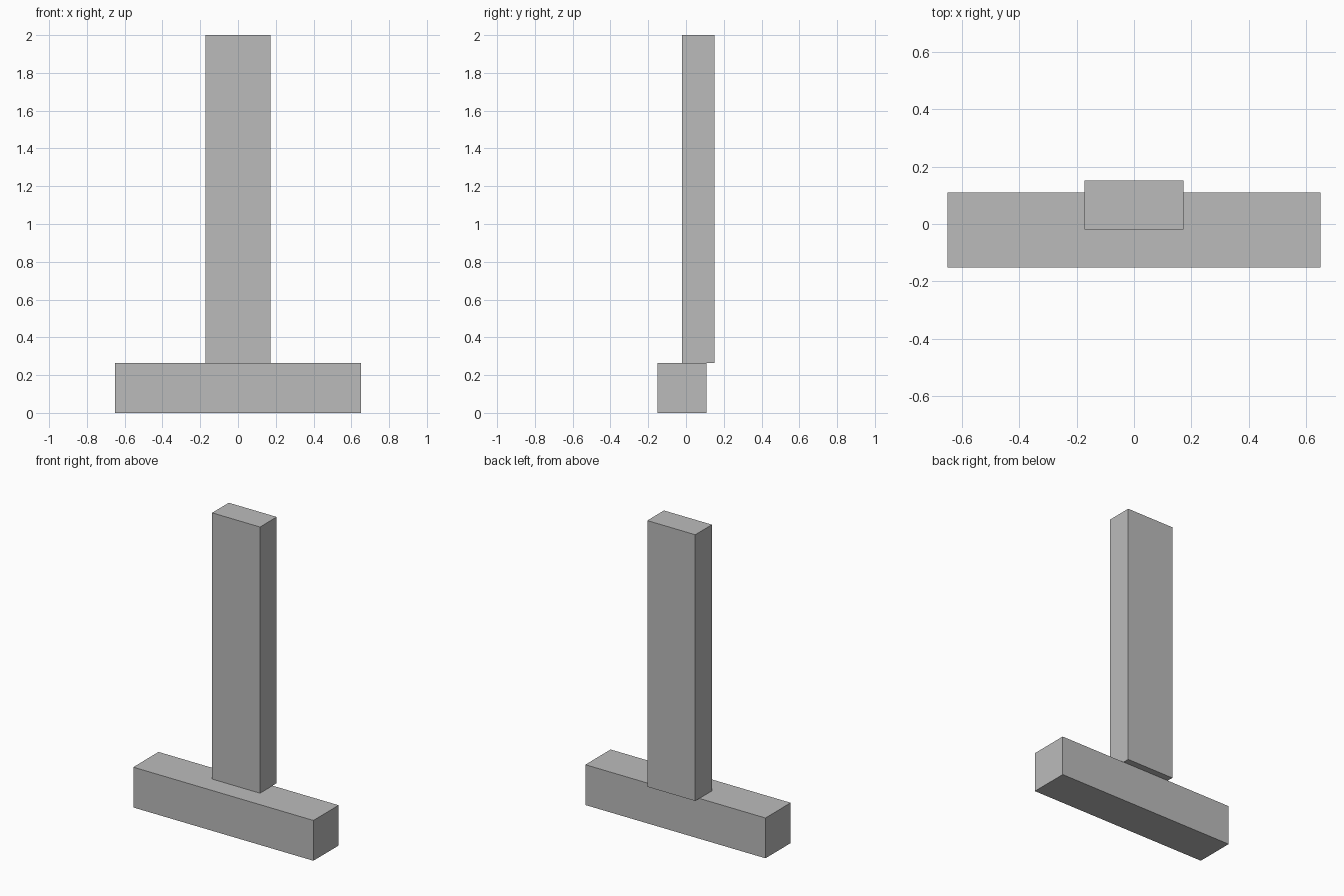
import bpy
from mathutils import Vector

if "Cube" in bpy.data.objects:
    bpy.data.objects.remove(bpy.data.objects["Cube"])

grey = bpy.data.materials.new("plain grey")
grey.diffuse_color = (0.5, 0.5, 0.5, 1)
grey.use_nodes = True
grey.node_tree.nodes["Principled BSDF"].inputs["Base Color"].default_value = grey.diffuse_color


def box(name, low, high):
    """Add a box spanning two opposite corners."""
    low, high = Vector(low), Vector(high)
    bpy.ops.mesh.primitive_cube_add(size=1, location=(low + high) / 2)
    part = bpy.context.object
    part.name = name
    part.scale = high - low
    bpy.ops.object.transform_apply(location=False, rotation=False, scale=True)
    part.data.materials.append(grey)
    return part


# Wide foot bar on the ground
box("base_bar", (-0.65, -0.151, 0), (0.65, 0.109, 0.263))

# Tall upright, set back so it overhangs the rear of the bar
box("upright_post", (-0.173, -0.02, 0.263), (0.173, 0.152, 2))
